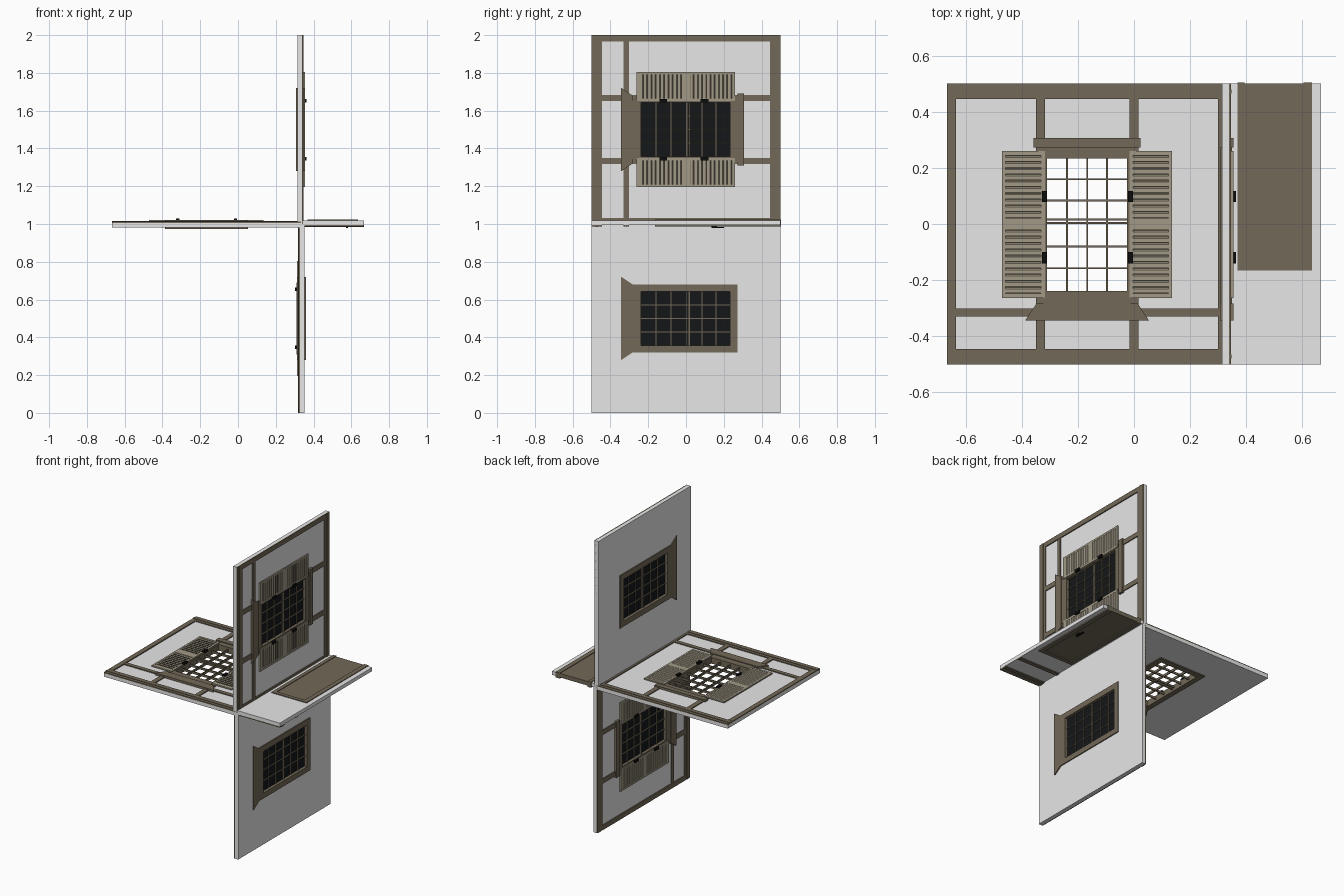
import bpy, bmesh
from mathutils import Vector

if "Cube" in bpy.data.objects:
    bpy.data.objects.remove(bpy.data.objects["Cube"])


def material(name, rgb):
    m = bpy.data.materials.new(name)
    m.diffuse_color = (*rgb, 1)
    m.use_nodes = True
    m.node_tree.nodes["Principled BSDF"].inputs["Base Color"].default_value = m.diffuse_color
    return m


PLASTER = material("pale_plaster", (0.80, 0.80, 0.80))
TIMBER = material("brown_timber", (0.17, 0.14, 0.095))
SHUTTER = material("light_shutter_wood", (0.36, 0.32, 0.24))
GLASS = material("dark_glass", (0.007, 0.008, 0.009))
IRON = material("black_iron", (0.004, 0.004, 0.004))

AXIS = Vector((0.333, 0, 1))


class Panel:
    """A wall panel: d runs away from the shared axis, y along it, n outward."""

    def __init__(self, label, d, n):
        self.label, self.d, self.n = label, Vector(d), Vector(n)

    def make(self, part, mat, solids):
        bm = bmesh.new()
        for low, n0, high, n1 in solids:
            rings = [[bm.verts.new(AXIS + self.d * a + Vector((0, y, 0)) + self.n * n)
                      for a, y in ring] for ring, n in ((low, n0), (high, n1))]
            bm.faces.new(rings[0])
            bm.faces.new(rings[1])
            for i in range(len(low)):
                j = (i + 1) % len(low)
                bm.faces.new((rings[0][i], rings[0][j], rings[1][j], rings[1][i]))
        bmesh.ops.recalc_face_normals(bm, faces=bm.faces)
        me = bpy.data.meshes.new(part)
        bm.to_mesh(me)
        bm.free()
        me.materials.append(mat)
        ob = bpy.data.objects.new(f"{self.label}_{part}", me)
        bpy.context.collection.objects.link(ob)


def rect(d0, d1, y0, y1):
    return [(d0, y0), (d1, y0), (d1, y1), (d0, y1)]


def box(d0, d1, y0, y1, n0, n1):
    r = rect(d0, d1, y0, y1)
    return (r, n0, r, n1)


def ring(outer, inner, n0, n1):
    """Four boxes around a rectangular opening."""
    a0, a1, b0, b1 = outer
    c0, c1, e0, e1 = inner
    return [box(a0, a1, b0, e0, n0, n1), box(a0, a1, e1, b1, n0, n1),
            box(a0, c0, e0, e1, n0, n1), box(c1, a1, e0, e1, n0, n1)]


WALL0, WALL1 = -0.019, 0.006


def edge_beam(d0, d1, side):
    """Plate beam along the wall edge with a raised middle strip."""
    lo, hi = sorted((side * 0.445, side * 0.5))
    m0, m1 = sorted((side * 0.465, side * 0.48))
    return [box(d0, d1, lo, hi, 0.004, 0.012), box(d0, d1, m0, m1, 0.010, 0.015)]


def shutter(p, part, d0, d1):
    y0, y1, e = -0.263, 0.26, 0.013
    halves = [(y0 + 0.016, -0.022), (0.022, y1 - 0.016)]
    # rails and stiles
    frame = [box(d0, d0 + e, y0, y1, 0.012, 0.021), box(d1 - e, d1, y0, y1, 0.012, 0.021)]
    for a, b in ((y0, halves[0][0]), (halves[0][1], halves[1][0]), (halves[1][1], y1)):
        frame.append(box(d0 + e, d1 - e, a, b, 0.012, 0.021))
    p.make(part + "_frame", SHUTTER, frame)
    # tilted louvres
    slats = []
    for a, b in halves:
        step = (b - a) / 10
        for i in range(10):
            y = a + i * step
            slats.append((rect(d0 + e, d1 - e, y + 0.006, y + step * 0.98), 0.0125,
                          rect(d0 + e, d1 - e, y + 0.001, y + step * 0.72), 0.0195))
    p.make(part + "_louvres", SHUTTER, slats)
    p.make(part + "_backing", TIMBER, [box(d0 + e, d1 - e, y0 + e, y1 - e, 0.0115, 0.0135)])


def window_panel(label, d, n, glazed):
    p = Panel(label, d, n)
    p.make("wall", PLASTER, ring((0, 1, -0.5, 0.5), (0.345, 0.655, -0.26, 0.25), WALL0, WALL1))

    # timber framing
    beams = edge_beam(0, 1, 1) + edge_beam(0, 1, -1)
    beams += [box(a, b, -0.445, 0.445, 0.004, 0.013) for a, b in ((0, 0.033), (0.967, 1))]
    beams.append(box(0.033, 0.967, -0.33, -0.302, 0.004, 0.012))
    for c in (0.333, 0.666):
        beams += [box(c - 0.016, c + 0.016, -0.445, -0.26, 0.004, 0.0125),
                  box(c - 0.016, c + 0.016, 0.25, 0.445, 0.004, 0.0125)]
    for a, b in ((0.317, 0.349), (0.650, 0.682)):
        beams.append(box(a, b, -0.26, 0.25, 0.004, 0.0125))
    p.make("timber_framing", TIMBER, beams)

    # window casing through the wall, and the inner trim
    opening = (0.358, 0.643, -0.238, 0.234)
    p.make("window_casing", TIMBER, ring((0.345, 0.655, -0.283, 0.26), opening, -0.02, 0.016))
    p.make("inner_trim", TIMBER, ring((0.32, 0.68, -0.283, 0.272), opening, -0.026, WALL0))

    # flared lintel, and stepped sill
    flare = [(0.28, -0.343), (0.72, -0.343), (0.68, -0.283), (0.32, -0.283)]
    p.make("lintel", TIMBER, [(flare, -0.026, flare, 0.021)])
    p.make("sill", TIMBER, [box(0.309, 0.692, 0.272, 0.307, 0.004, 0.022),
                            box(0.326, 0.675, 0.25, 0.272, 0.004, 0.016)])

    # glazing bars
    bars = [box(c - 0.003, c + 0.003, -0.238, 0.234, -0.013, 0.004)
            for c in (0.429, 0.5, 0.572)]
    bars += [box(0.358, 0.643, c - 0.003, c + 0.003, -0.012, 0.003)
             for c in (-0.158, -0.08, 0.084, 0.159)]
    bars.append(box(0.358, 0.643, 0, 0.008, -0.014, 0.0))
    bars.append(box(0.358, 0.643, 0.012, 0.02, -0.006, 0.007))
    p.make("glazing_bars", TIMBER, bars)
    if glazed:
        p.make("glass", GLASS, [box(0.358, 0.643, -0.238, 0.234, -0.006, -0.004)])

    # open shutters and hinges
    shutter(p, "inner_shutter", 0.197, 0.349)
    shutter(p, "outer_shutter", 0.651, 0.804)
    p.make("hinges", IRON, [box(a, a + 0.018, y - 0.02, y + 0.02, 0.012, 0.030)
                            for a in (0.337, 0.643) for y in (-0.12, 0.098)])


def door_panel(label, d, n):
    p = Panel(label, d, n)
    w = 0.334
    door = (0.06, 0.271, -0.14, 0.5)
    p.make("wall", PLASTER, [box(0, w, -0.5, -0.165, WALL0, WALL1),
                             box(0, 0.035, -0.165, 0.5, WALL0, WALL1),
                             box(0.3, w, -0.165, 0.5, WALL0, WALL1)])
    p.make("timber_framing", TIMBER,
           edge_beam(0, w, -1) + [box(0, w, -0.33, -0.302, 0.004, 0.012)])
    # door frame, leaf and handle
    p.make("door_frame", TIMBER, [box(0.035, 0.302, -0.165, -0.14, -0.024, 0.014),
                                  box(0.035, 0.06, -0.14, 0.504, -0.024, 0.014),
                                  box(0.271, 0.302, -0.14, 0.504, -0.024, 0.014)])
    p.make("door_leaf", TIMBER, [box(*door, -0.020, 0.008)])
    p.make("door_handle", IRON, [box(0.238, 0.252, 0.135, 0.165, 0.008, 0.016),
                                 box(0.240, 0.250, 0.135, 0.2, 0.016, 0.022)])


window_panel("left_panel", (-1, 0, 0), (0, 0, 1), False)
window_panel("upper_panel", (0, 0, 1), (1, 0, 0), True)
window_panel("lower_panel", (0, 0, -1), (-1, 0, 0), True)
door_panel("right_panel", (1, 0, 0), (0, 0, -1))
